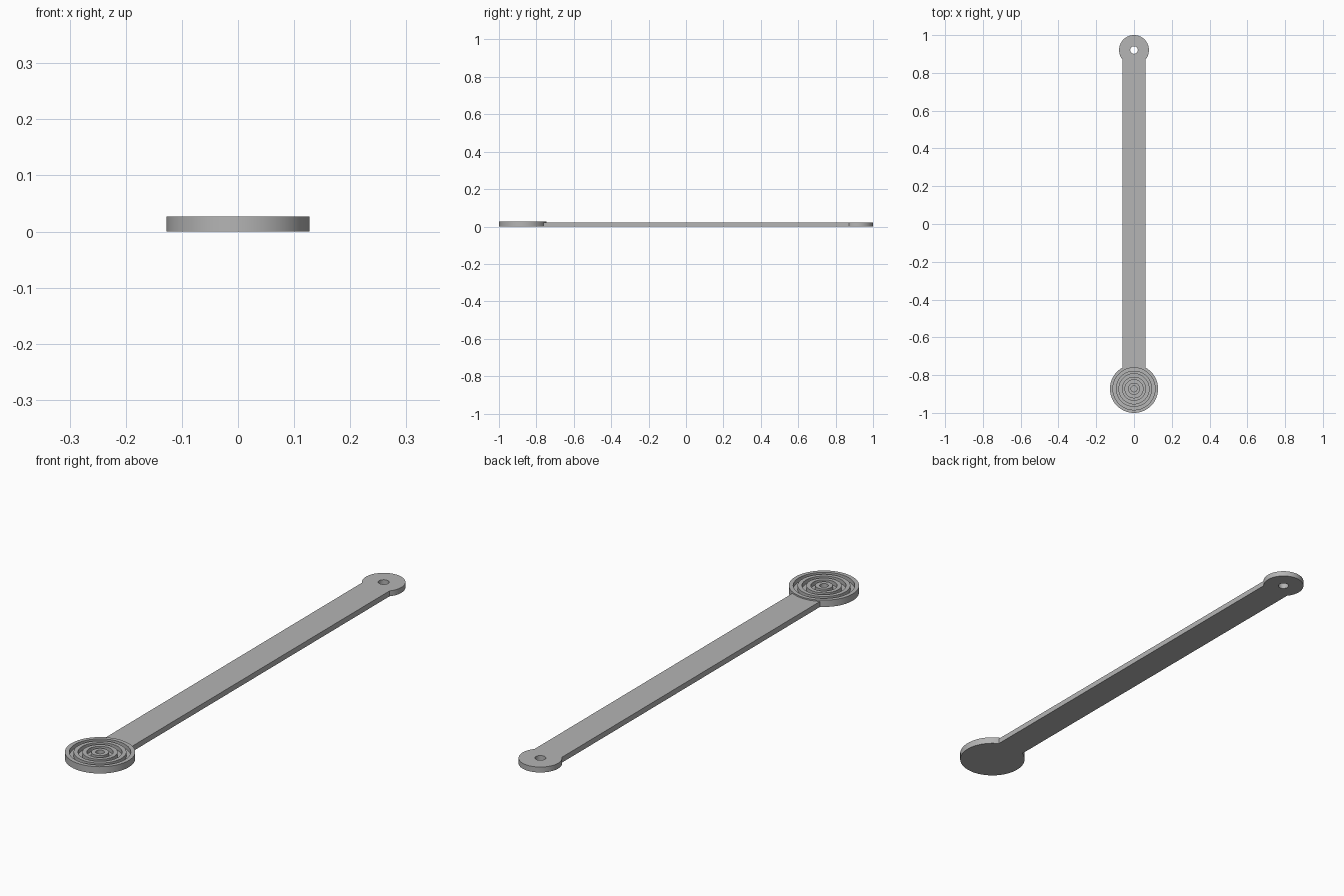
import bpy
import bmesh
from math import asin, sin, cos, pi, sqrt, radians

cube = bpy.data.objects.get("Cube")
if cube:
    bpy.data.objects.remove(cube, do_unlink=True)

DISC_Y, DISC_R, DISC_H, FLOOR = -0.8725, 0.1275, 0.027, 0.0107
EYE_Y, EYE_R, HOLE_R = 0.921, 0.079, 0.02
ARM_W, ARM_H = 0.061, 0.0217
SEGMENTS = 96

grey = bpy.data.materials.new("plain_grey")
grey.use_nodes = True
color = (0.46, 0.46, 0.46, 1)
grey.diffuse_color = color
grey.node_tree.nodes["Principled BSDF"].inputs["Base Color"].default_value = color


def add_object(name, mesh):
    obj = bpy.data.objects.new(name, mesh)
    bpy.context.collection.objects.link(obj)
    mesh.materials.clear()
    mesh.materials.append(grey)
    bpy.ops.object.select_all(action="DESELECT")
    obj.select_set(True)
    bpy.context.view_layer.objects.active = obj
    bpy.ops.object.shade_smooth_by_angle(angle=radians(30))
    return obj


def arc(cy, r, start, end, n):
    """Points on a circle round (0, cy), both ends included."""
    return [(r * cos(start + (end - start) * i / n),
             cy + r * sin(start + (end - start) * i / n)) for i in range(n + 1)]


# Ringed disc: a lathed profile with evenly spaced ridges and grooves
step = DISC_R / 8
profile = [(0, 0), (DISC_R, 0), (DISC_R, DISC_H)]
for i in range(7, 0, -1):
    here, there = (DISC_H, FLOOR) if i % 2 else (FLOOR, DISC_H)
    profile += [(i * step, here), (i * step, there)]
profile.append((0, FLOOR))

bm = bmesh.new()
verts = [bm.verts.new((r, 0, z)) for r, z in profile]
edges = [bm.edges.new(pair) for pair in zip(verts, verts[1:])]
bmesh.ops.spin(bm, geom=verts + edges, cent=(0, 0, 0), axis=(0, 0, 1),
               angle=2 * pi, steps=SEGMENTS)
bmesh.ops.remove_doubles(bm, verts=bm.verts, dist=1e-5)
bmesh.ops.recalc_face_normals(bm, faces=bm.faces)
mesh = bpy.data.meshes.new("ringed_disc")
bm.to_mesh(mesh)
bm.free()
add_object("ringed_disc", mesh).location.y = DISC_Y

# Arm: flat outline with a round pierced eye, its near end curved to fit the disc
neck = asin(ARM_W / EYE_R)
fit_r = DISC_R - 0.003
fit = asin(ARM_W / fit_r)
outline = arc(EYE_Y, EYE_R, -pi / 2 + neck, 1.5 * pi - neck, 64)
outline += arc(DISC_Y, fit_r, pi / 2 + fit, pi / 2 - fit, 16)
hole = arc(EYE_Y, HOLE_R, 0, 2 * pi, 40)[:-1]

curve = bpy.data.curves.new("arm_outline", "CURVE")
curve.dimensions = "2D"
curve.fill_mode = "BOTH"
curve.extrude = ARM_H / 2
for loop in (outline, hole):
    spline = curve.splines.new("POLY")
    spline.points.add(len(loop) - 1)
    for point, (x, y) in zip(spline.points, loop):
        point.co = (x, y, 0, 1)
    spline.use_cyclic_u = True
helper = bpy.data.objects.new("arm_outline", curve)
bpy.context.collection.objects.link(helper)
bpy.context.view_layer.update()
mesh = bpy.data.meshes.new_from_object(
    helper.evaluated_get(bpy.context.evaluated_depsgraph_get()))
bpy.data.objects.remove(helper, do_unlink=True)

# Weld caps to walls and tidy the normals
bm = bmesh.new()
bm.from_mesh(mesh)
bmesh.ops.remove_doubles(bm, verts=bm.verts, dist=1e-5)
bmesh.ops.recalc_face_normals(bm, faces=bm.faces)
bm.to_mesh(mesh)
bm.free()
mesh.name = "arm"
add_object("arm", mesh).location.z = ARM_H / 2
